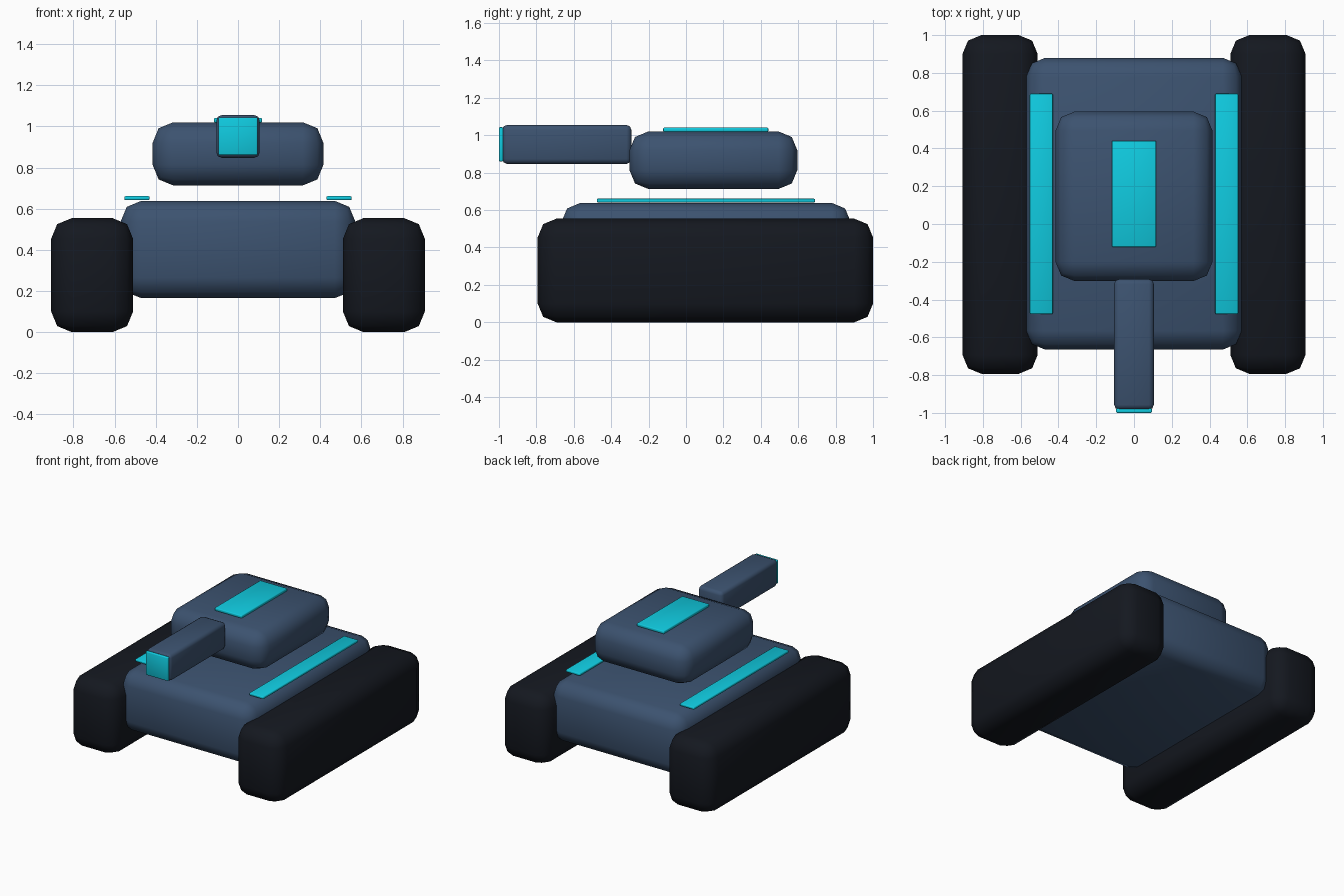
import bpy
import math

if "Cube" in bpy.data.objects:
    bpy.data.objects.remove(bpy.data.objects["Cube"])


def material(name, rgb):
    m = bpy.data.materials.new(name)
    m.diffuse_color = (*rgb, 1)
    m.use_nodes = True
    m.node_tree.nodes["Principled BSDF"].inputs["Base Color"].default_value = m.diffuse_color
    return m


BLUE = material("blue_armour", (0.045, 0.085, 0.16))
BLACK = material("black_rubber", (0.007, 0.009, 0.014))
CYAN = material("cyan_glow", (0.005, 0.60, 0.75))


def rounded_box(name, x, y, z, bevel, mat):
    """Box spanning the given (min, max) ranges with two-segment rounded edges."""
    spans = (x, y, z)
    bpy.ops.mesh.primitive_cube_add(size=1, location=[(a + b) / 2 for a, b in spans])
    ob = bpy.context.object
    ob.name = name
    ob.scale = [b - a for a, b in spans]
    bpy.ops.object.transform_apply(location=False, rotation=False, scale=True)
    mod = ob.modifiers.new("rounding", 'BEVEL')
    mod.width = bevel
    mod.segments = 2
    bpy.ops.object.modifier_apply(modifier=mod.name)
    bpy.ops.object.shade_smooth_by_angle(angle=math.radians(60))
    ob.data.materials.append(mat)
    return ob


# Hull, turret and gun
rounded_box("hull", (-0.57, 0.57), (-0.665, 0.88), (0.165, 0.638), 0.1, BLUE)
rounded_box("turret", (-0.415, 0.415), (-0.302, 0.595), (0.713, 1.02), 0.1, BLUE)
rounded_box("gun_barrel", (-0.105, 0.105), (-0.983, -0.292), (0.847, 1.055), 0.026, BLUE)

# Glowing muzzle and roof panel
rounded_box("muzzle_glow", (-0.095, 0.095), (-1.0, -0.977), (0.86, 1.043), 0.006, CYAN)
rounded_box("roof_panel", (-0.117, 0.117), (-0.122, 0.44), (1.018, 1.041), 0.006, CYAN)

# Tracks and deck strips on both sides
for side, s in (("left", -1), ("right", 1)):
    def span(a, b):
        return tuple(sorted((s * a, s * b)))
    rounded_box(f"{side}_track", span(0.51, 0.908), (-0.793, 1.0), (0, 0.554), 0.1, BLACK)
    rounded_box(f"{side}_deck_strip", span(0.43, 0.552), (-0.477, 0.69), (0.641, 0.661), 0.006, CYAN)
